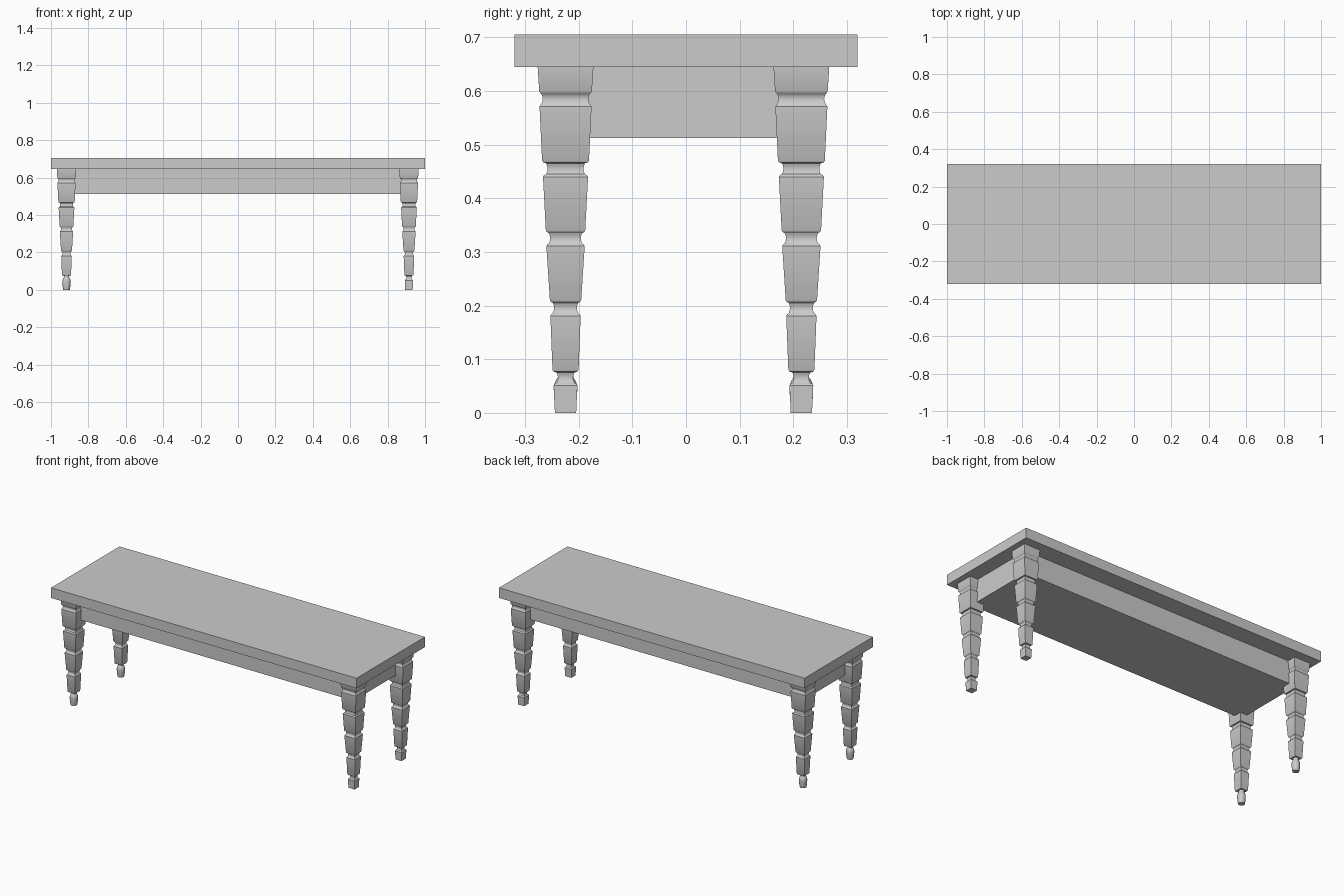
import bpy, bmesh, math

if "Cube" in bpy.data.objects:
    bpy.data.objects.remove(bpy.data.objects["Cube"])


def finish(name, bm):
    bmesh.ops.recalc_face_normals(bm, faces=bm.faces)
    mesh = bpy.data.meshes.new(name)
    bm.to_mesh(mesh)
    bm.free()
    ob = bpy.data.objects.new(name, mesh)
    bpy.context.collection.objects.link(ob)
    return ob


def box(name, x0, x1, y0, y1, z0, z1):
    bm = bmesh.new()
    bmesh.ops.create_cube(bm, size=1)
    for v in bm.verts:
        v.co.x = x0 + (v.co.x + 0.5) * (x1 - x0)
        v.co.y = y0 + (v.co.y + 0.5) * (y1 - y0)
        v.co.z = z0 + (v.co.z + 0.5) * (z1 - z0)
    return finish(name, bm)


def loft(name, profile, sides, cx, cy):
    """Stack polygon rings of (half width, z) and cap both ends."""
    bm = bmesh.new()
    k = 1 / math.cos(math.pi / sides)
    rings = []
    for r, z in profile:
        rings.append([bm.verts.new((
            cx + r * k * math.cos((i + 0.5) * math.tau / sides),
            cy + r * k * math.sin((i + 0.5) * math.tau / sides), z))
            for i in range(sides)])
    for a, b in zip(rings, rings[1:]):
        for i in range(sides):
            j = (i + 1) % sides
            bm.faces.new((a[i], a[j], b[j], b[i]))
    bm.faces.new(rings[0])
    bm.faces.new(rings[-1])
    ob = finish(name, bm)
    bpy.ops.object.select_all(action='DESELECT')
    ob.select_set(True)
    bpy.context.view_layer.objects.active = ob
    bpy.ops.object.shade_smooth_by_angle(angle=math.radians(35))
    return ob


def cove(n, z1, z0):
    """Shallow concave neck between two blocks."""
    h = z1 - z0
    return [(n + 0.0025, z1 - 0.003), (n + 0.0007, z1 - 0.3 * h), (n, (z0 + z1) / 2),
            (n + 0.0007, z0 + 0.3 * h), (n + 0.0025, z0 + 0.003)]


# Tapered blocks: top half width, top z, bottom half width, bottom z
blocks = [(0.052, 0.645, 0.049, 0.597), (0.0485, 0.573, 0.0437, 0.468),
          (0.042, 0.442, 0.0367, 0.338), (0.0357, 0.313, 0.0292, 0.208),
          (0.0282, 0.183, 0.0243, 0.078), (0.0222, 0.053, 0.0198, 0.0)]
necks = [0.0425, 0.0335, 0.0285, 0.0212, 0.014]

profile = []
for i, (a, za, b, zb) in enumerate(blocks):
    if i:
        profile += cove(necks[i - 1], blocks[i - 1][3], za)
        profile.append((a - 0.002, za + 0.001))
    profile += [(a, za - (0.002 if i else 0)), (b, zb + (0.002 if i < 5 else 0))]
    if i < 5:
        profile.append((b - 0.002, zb - 0.001))

# Left legs stop above the neck and stand on a turned foot
upper = [p for p in profile if p[1] > 0.0765]
round_foot = [(0.016, 0.078), (0.014, 0.072), (0.0145, 0.066), (0.018, 0.061),
              (0.021, 0.054), (0.022, 0.044), (0.0215, 0.030), (0.020, 0.014), (0.0175, 0.0)]

for side, x in (("left", -0.917), ("right", 0.914)):
    for end, y in (("front", -0.2245), ("back", 0.215)):
        name = f"{end}_{side}_leg"
        if side == "right":
            loft(name, profile, 4, x, y)
        else:
            loft(name, upper, 4, x, y)
            loft(f"{end}_{side}_foot", round_foot, 16, x, y)

# Top board and the solid apron beneath it
box("top_board", -1, 1, -0.32, 0.32, 0.645, 0.705)
box("apron", -0.917, 0.914, -0.2245, 0.215, 0.512, 0.645)
